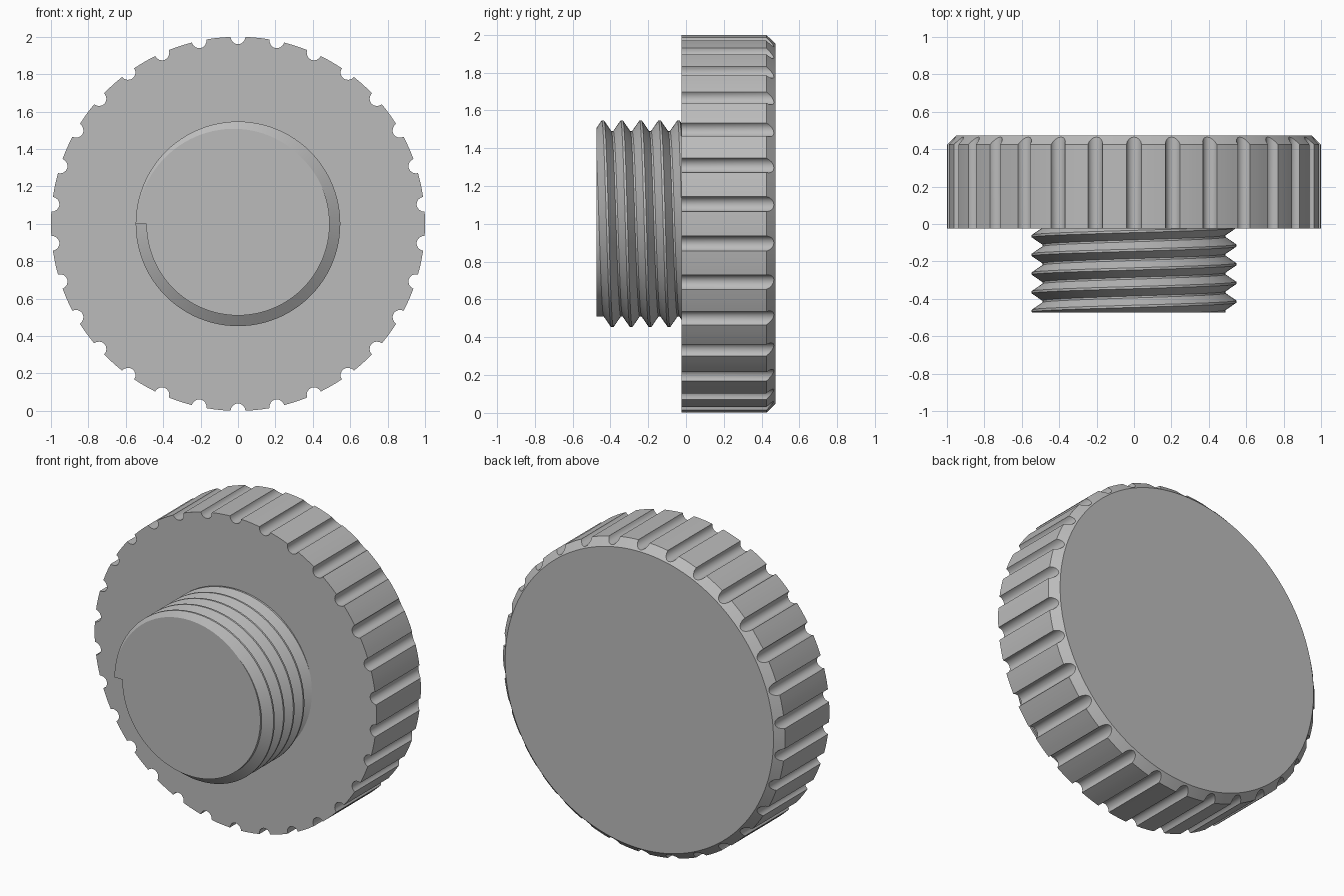
import bpy, bmesh
from math import sin, cos, pi

old = bpy.data.objects.get("Cube")
if old:
    bpy.data.objects.remove(old, do_unlink=True)

steel = bpy.data.materials.new("plain grey")
steel.use_nodes = True
GREY = (0.5, 0.5, 0.5, 1)
steel.diffuse_color = GREY
steel.node_tree.nodes["Principled BSDF"].inputs["Base Color"].default_value = GREY

FRONT, SEAT, BACK = -0.473, -0.025, 0.473   # tip, head underside, head face
AXIS_Z = 1.0


def polar(r, a, y):
    return (r * cos(a), y, AXIS_Z + r * sin(a))


def finish(bm, name):
    bmesh.ops.remove_doubles(bm, verts=bm.verts, dist=0.0002)
    bmesh.ops.dissolve_degenerate(bm, edges=bm.edges, dist=0.0001)
    bmesh.ops.recalc_face_normals(bm, faces=bm.faces)
    mesh = bpy.data.meshes.new(name)
    bm.to_mesh(mesh)
    bm.free()
    mesh.materials.append(steel)
    ob = bpy.data.objects.new(name, mesh)
    bpy.context.collection.objects.link(ob)
    bpy.ops.object.select_all(action='DESELECT')
    ob.select_set(True)
    bpy.context.view_layer.objects.active = ob
    bpy.ops.object.shade_smooth_by_angle(angle=pi / 7)
    return ob


# Knurled head: outline of round flutes and lands, chamfered at the back
FLUTES, FLUTE_R, CHAMFER, LAND_STEPS = 30, 0.04, 0.048, 3
outline = []
pitch = 2 * pi / FLUTES
for i in range(FLUTES):
    a = pi / 2 + i * pitch
    for j in range(9):                      # concave flute
        t = pi * j / 8
        along, depth = -FLUTE_R * cos(t), FLUTE_R * sin(t)
        r = ((1 - depth) ** 2 + along ** 2) ** 0.5
        outline.append((min(r, 1), a + along))
    for j in range(1, LAND_STEPS):          # land up to the next flute
        outline.append((1, a + FLUTE_R + (pitch - 2 * FLUTE_R) * j / LAND_STEPS))

bm = bmesh.new()
rim_r = 1 - CHAMFER
rings = [
    [bm.verts.new(polar(r, a, SEAT)) for r, a in outline],
    [bm.verts.new(polar(r, a, BACK - (r - rim_r))) for r, a in outline],
    [bm.verts.new(polar(rim_r, a, BACK)) for r, a in outline],
]
n = len(outline)
for lo, hi in zip(rings, rings[1:]):
    for i in range(n):
        k = (i + 1) % n
        bm.faces.new((lo[i], lo[k], hi[k], hi[i]))
bm.faces.new(rings[0])
bm.faces.new(rings[2])
finish(bm, "knurled_head")

# Threaded stud: a helical ridge swept as columns of profile points
ROOT, CREST, PITCH = 0.49, 0.547, 0.1
HALF_BASE, HALF_CREST = 0.045, 0.006
STEPS, TURNS = 96, 6
STUD_END = SEAT + 0.02


def ridge_radius(d):
    t = (HALF_BASE - abs(d)) / (HALF_BASE - HALF_CREST)
    return ROOT + (CREST - ROOT) * max(0, min(1, t))


def column(u):
    first = -0.465 + PITCH * u
    pts = [(FRONT, ridge_radius(FRONT - first))]
    for k in range(TURNS):
        c = first + k * PITCH
        for d in (-HALF_BASE, -HALF_CREST, HALF_CREST, HALF_BASE):
            y = max(FRONT, min(STUD_END, c + d))
            pts.append((y, ridge_radius(y - c) if y == c + d or k == 0 else
                        min(ridge_radius(y - c) + 0.0, CREST)))
    return pts


bm = bmesh.new()
cols = []
for i in range(STEPS + 1):
    a = pi - 2 * pi * i / STEPS
    cols.append([bm.verts.new(polar(r, a, y)) for y, r in column(i / STEPS)])
for c0, c1 in zip(cols, cols[1:]):
    for j in range(len(c0) - 1):
        bm.faces.new((c0[j], c0[j + 1], c1[j + 1], c1[j]))

# Flat tip and the radial step where the thread starts
bm.faces.new([c[0] for c in cols])
bm.faces.new((cols[0][0], cols[0][2], cols[0][3], cols[0][4], cols[-1][0]))
finish(bm, "threaded_stud")
